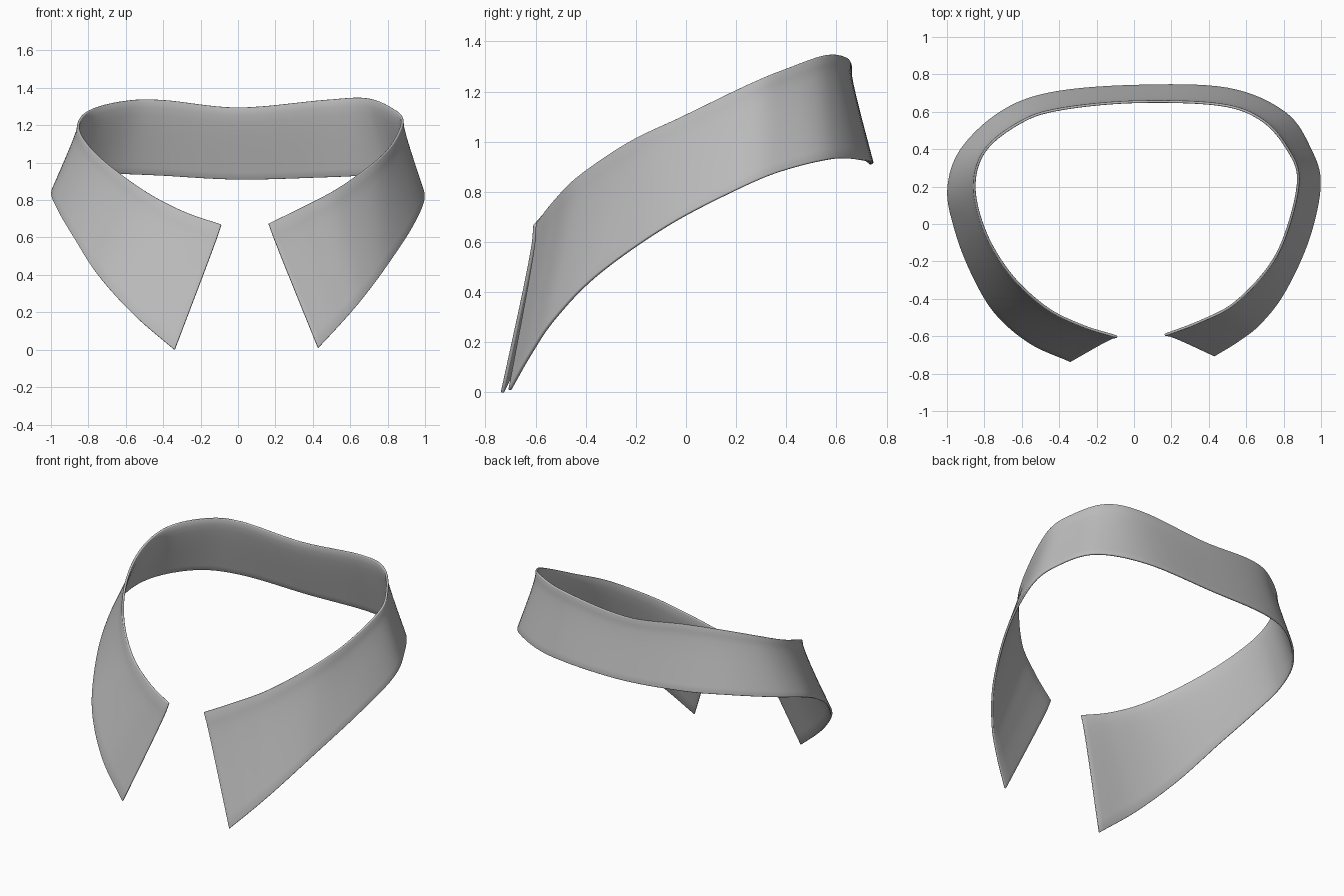
import bpy
import bmesh
import math
from mathutils import Vector

default_cube = bpy.data.objects.get("Cube")
if default_cube:
    bpy.data.objects.remove(default_cube, do_unlink=True)

THICKNESS = 0.014
STEPS = 8        # subdivisions between neighbouring stations
ROWS = 10        # subdivisions from upper edge to lower edge
BULGE = 0.01     # outward roll of the cloth below the upper edge

# Matching stations along the collar, from the right point round the neck to the left
upper_edge = [
    (-.09, -.61, .67), (-.28, -.55, .735), (-.47, -.455, .83), (-.66, -.28, .96),
    (-.8, -.05, 1.085), (-.86, .2, 1.195), (-.8, .4, 1.28), (-.61, .55, 1.33),
    (-.4, .62, 1.335), (0, .66, 1.295), (.46, .645, 1.335), (.69, .56, 1.345),
    (.83, .4, 1.29), (.885, .24, 1.225), (.83, -.02, 1.1), (.73, -.23, 1),
    (.54, -.43, .865), (.35, -.53, .765), (.165, -.6, .675),
]
lower_edge = [
    (-.34, -.74, 0), (-.56, -.64, .19), (-.75, -.475, .4), (-.88, -.25, .6),
    (-.965, -.02, .745), (-1, .19, .845), (-.93, .4, .905), (-.72, .6, .94),
    (-.45, .705, .935), (0, .745, .912), (.5, .73, .925), (.81, .6, .935),
    (.95, .4, .89), (1, .21, .815), (.94, -.08, .665), (.81, -.365, .465),
    (.68, -.535, .29), (.56, -.63, .15), (.43, -.71, .01),
]


def smooth_path(points):
    """Pass a smooth spline through the points."""
    pts = [Vector(p) for p in points]
    pts = [pts[0] * 2 - pts[1]] + pts + [pts[-1] * 2 - pts[-2]]
    path = []
    for a, b, c, d in zip(pts, pts[1:], pts[2:], pts[3:]):
        for step in range(STEPS):
            t = step / STEPS
            path.append(b + (c - a) * t / 2
                        + (a * 2 - b * 5 + c * 4 - d) * t ** 2 / 2
                        + (b * 3 - a - c * 3 + d) * t ** 3 / 2)
    path.append(pts[-2])
    return path


def ribbon(name, upper, lower, material):
    """Stretch a gently rolled band of cloth between two edge curves."""
    bm = bmesh.new()
    columns = []
    last = len(upper) - 1
    for i, (top, bottom) in enumerate(zip(upper, lower)):
        along = upper[min(i + 1, last)] - upper[max(i - 1, 0)]
        outward = along.cross(top - bottom).normalized()
        column = []
        for row in range(ROWS + 1):
            v = row / ROWS
            roll = BULGE * math.sin(math.pi * math.sqrt(v))
            column.append(bm.verts.new(top.lerp(bottom, v) + outward * roll))
        columns.append(column)
    for left, right in zip(columns, columns[1:]):
        for row in range(ROWS):
            bm.faces.new((left[row], right[row], right[row + 1], left[row + 1]))
    mesh = bpy.data.meshes.new(name)
    bm.to_mesh(mesh)
    bm.free()
    mesh.materials.append(material)
    obj = bpy.data.objects.new(name, mesh)
    bpy.context.collection.objects.link(obj)
    return obj


# Plain grey cloth
cloth = bpy.data.materials.new("grey cloth")
cloth.use_nodes = True
grey = (.5, .5, .5, 1)
cloth.diffuse_color = grey
cloth.node_tree.nodes["Principled BSDF"].inputs["Base Color"].default_value = grey

# Collar band with thin, softened rims
collar = ribbon("collar", smooth_path(upper_edge), smooth_path(lower_edge), cloth)
solid = collar.modifiers.new("thickness", "SOLIDIFY")
solid.thickness = THICKNESS
solid.offset = -1
rim = collar.modifiers.new("soft rim", "BEVEL")
rim.width = THICKNESS / 3
rim.segments = 2
rim.limit_method = "ANGLE"
rim.angle_limit = math.radians(50)

bpy.ops.object.select_all(action="DESELECT")
collar.select_set(True)
bpy.context.view_layer.objects.active = collar
bpy.ops.object.shade_smooth_by_angle(angle=math.radians(60))
